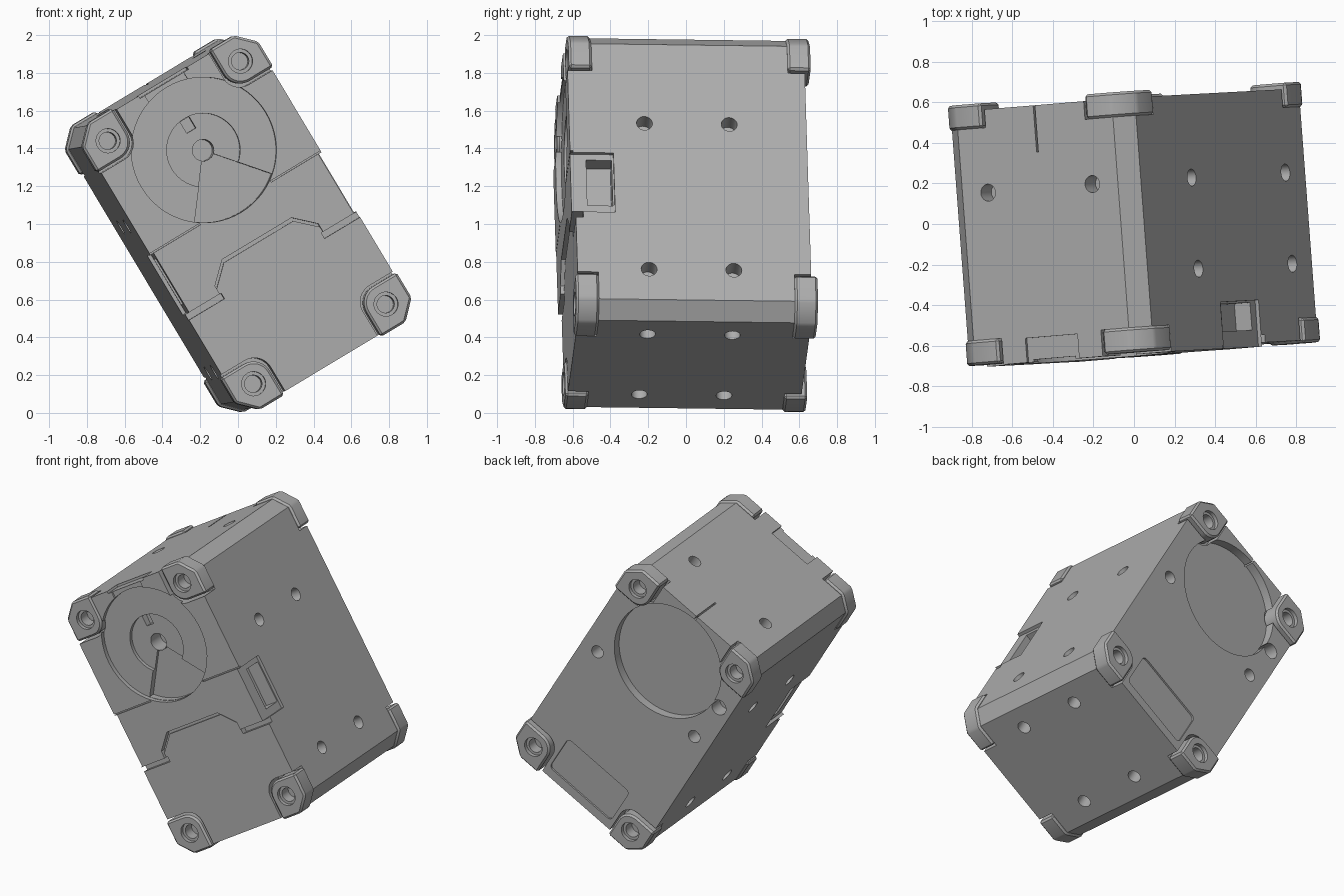
import bpy, bmesh, math
from mathutils import Matrix, Vector

if "Cube" in bpy.data.objects:
    bpy.data.objects.remove(bpy.data.objects["Cube"])

grey = bpy.data.materials.new("neutral grey")
grey.use_nodes = True
COLOUR = (0.42, 0.42, 0.42, 1)
grey.diffuse_color = COLOUR
grey.node_tree.nodes["Principled BSDF"].inputs["Base Color"].default_value = COLOUR

# Local frame: x across, y depth (front is -y), z along the long side
POSE = (Matrix.Translation((0, 0, 1)) @ Matrix.Rotation(math.radians(-0.75), 4, 'X')
        @ Matrix.Rotation(math.radians(4.3), 4, 'Z') @ Matrix.Rotation(math.radians(-31), 4, 'Y'))
W, H, FRONT, BACK = 0.53, 0.87, -0.65, 0.61


def make(name, bm):
    bmesh.ops.recalc_face_normals(bm, faces=bm.faces)
    mesh = bpy.data.meshes.new(name)
    bm.to_mesh(mesh)
    bm.free()
    mesh.materials.append(grey)
    ob = bpy.data.objects.new(name, mesh)
    bpy.context.collection.objects.link(ob)
    return ob


def prism(name, pts, y0, y1):
    """Extrude an (x, z) outline along the depth axis."""
    bm = bmesh.new()
    face = bm.faces.new([bm.verts.new((x, y0, z)) for x, z in pts])
    ext = bmesh.ops.extrude_face_region(bm, geom=[face])
    verts = [v for v in ext["geom"] if isinstance(v, bmesh.types.BMVert)]
    bmesh.ops.translate(bm, verts=verts, vec=(0, y1 - y0, 0))
    return make(name, bm)


def box(x0, x1, y0, y1, z0, z1):
    return prism("cutter", [(x0, z0), (x1, z0), (x1, z1), (x0, z1)], y0, y1)


def rod(centre, axis, r, depth, r2=None, n=32):
    bm = bmesh.new()
    rot = Vector((0, 0, 1)).rotation_difference(Vector(axis)).to_matrix().to_4x4()
    bmesh.ops.create_cone(bm, cap_ends=True, segments=n, radius1=r, radius2=r2 or r, depth=depth,
                          matrix=Matrix.Translation(centre) @ rot)
    return make("cutter", bm)


def boolean(ob, cutter, op='DIFFERENCE'):
    mod = ob.modifiers.new("cut", 'BOOLEAN')
    mod.operation, mod.object, mod.solver = op, cutter, 'EXACT'
    bpy.context.view_layer.objects.active = ob
    bpy.ops.object.modifier_apply(modifier=mod.name)
    bpy.data.objects.remove(cutter)


def arc(cx, cz, r, a0, a1, n):
    angles = [math.radians(a0 + (a1 - a0) * i / n) for i in range(n + 1)]
    return [(cx + r * math.cos(a), cz + r * math.sin(a)) for a in angles]


def foot_outline(sx, sz, grow=0.0):
    """Corner pad: chamfered outer corner, rounded inner corner."""
    x1, z1, x0, z0 = 0.545 + grow, 0.885 + grow, 0.3 - grow, 0.635 - grow
    c, r = 0.095, 0.1
    pts = [(x0, z1), (x1 - c, z1), (x1, z1 - c), (x1, z0)]
    pts += arc(x0 + r, z0 + r, r, 270, 180, 8)
    return [(sx * x, sz * z) for x, z in pts]


# Body with chamfered long edges
c = 0.083
corner = [(W, H - c), (W - c, H), (c - W, H), (-W, H - c)]
body = prism("case_body", corner + [(-x, -z) for x, z in corner], FRONT, BACK)

# Lower front cover, set back below a stepped trapezoid line
line = [(0.6, -0.255), (0.32, -0.255), (0.32, -0.2), (0.215, -0.1)]
boolean(body, prism("cutter", line + [(-x, z) for x, z in reversed(line)] + [(-0.6, -1), (0.6, -1)],
                    FRONT - 0.05, FRONT + 0.02))
trench = line[1:] + [(-x, z) for x, z in reversed(line[1:])]
boolean(body, prism("cutter", trench + [(x, z - 0.02) for x, z in reversed(trench)],
                    FRONT - 0.05, FRONT + 0.035))
for s in (-1, 1):
    x0, x1 = sorted((s * 0.31, s * 0.6))
    boolean(body, box(x0, x1, FRONT - 0.05, FRONT + 0.06, -0.285, -0.25))

# Front dial: shallow disc, deeper hub, wedge pocket, key slot and axle hole
DZ = 0.447
boolean(body, rod((0, FRONT, DZ), (0, 1, 0), 0.385, 0.06, n=64))
boolean(body, rod((0, FRONT, DZ), (0, 1, 0), 0.195, 0.11, n=48))
boolean(body, prism("cutter", arc(0, DZ, 0.06, -128, -50, 4) + arc(0, DZ, 0.383, -50, -128, 16),
                    FRONT - 0.05, FRONT + 0.075))
boolean(body, box(-0.028, 0.028, FRONT - 0.05, FRONT + 0.1, DZ + 0.12, DZ + 0.19))
boolean(body, rod((0, FRONT, DZ), (0, 1, 0), 0.057, 0.34))

# Seam across the front on both sides of the dial
for x0, x1 in ((-0.6, -0.22), (0.22, 0.6)):
    boolean(body, box(x0, x1, FRONT - 0.05, FRONT + 0.015, 0.117, 0.125))

# Back: round recess, label recess, screw holes, release hole
boolean(body, rod((0, BACK, 0.45), (0, 1, 0), 0.39, 0.12, n=64))
label = []
for i, (sx, sz) in enumerate(((1, 1), (-1, 1), (-1, -1), (1, -1))):
    label += arc(sx * 0.23, -0.675 + sz * 0.105, 0.03, 90 * i, 90 * i + 90, 5)
boolean(body, prism("cutter", label, BACK - 0.012, BACK + 0.05))
for s in (-1, 1):
    boolean(body, rod((s * 0.41, BACK, 0.135), (0, 1, 0), 0.042, 0.2))
boolean(body, rod((-0.44, BACK, 0.44), (0, 1, 0), 0.052, 0.2))
boolean(body, box(-0.44, -0.34, BACK - 0.06, BACK + 0.05, 0.42, 0.46))

# Screw holes on the sides, bottom and top
for y in (-0.25, 0.2):
    for s in (-1, 1):
        for z in (0.3, -0.6):
            boolean(body, rod((s * W, y, z), (1, 0, 0), 0.042, 0.2, n=24))
        boolean(body, rod((s * 0.31, y, -H), (0, 0, 1), 0.042, 0.2, n=24))
        if y > 0:
            boolean(body, rod((s * 0.3, y, H), (0, 0, 1), 0.042, 0.2, n=24))

# Side ports: shallow frame with a deeper socket
for s in (-1, 1):
    for depth, y0, y1, z0, z1 in ((0.02, -0.7, -0.42, -0.25, 0.115), (0.11, -0.565, -0.43, -0.2, 0.08)):
        x0, x1 = sorted((s * (W - depth), s * 0.6))
        boolean(body, box(x0, x1, y0, y1, z0, z1))

# Slot in the top, and grooves around the front latch
boolean(body, box(-0.005, 0.005, 0.38, 0.7, H - 0.04, H + 0.1))
boolean(body, box(-0.15, 0.15, FRONT - 0.05, -0.53, H - 0.015, H + 0.1))
boolean(body, box(-0.12, 0.12, FRONT - 0.05, FRONT + 0.012, 0.745, H + 0.1))

# Corner pockets and the feet that sit in them
feet = []
for end, y_in, y_out in (("front", -0.52, -0.642), ("back", 0.52, 0.642)):
    for sx, side in ((-1, "right"), (1, "left")):
        for sz, level in ((-1, "lower"), (1, "upper")):
            boolean(body, prism("cutter", foot_outline(sx, sz, 0.014), y_in, y_out * 1.3))
            foot = prism(f"{end}_{level}_{side}_foot", foot_outline(sx, sz), y_in, y_out)
            bev = foot.modifiers.new("edge", 'BEVEL')
            bev.width, bev.segments, bev.limit_method = 0.012, 1, 'ANGLE'
            bpy.context.view_layer.objects.active = foot
            bpy.ops.object.modifier_apply(modifier=bev.name)
            for r, d in ((0.064, 0.05), (0.046, 0.2)):
                boolean(foot, rod((sx * 0.41, y_out, sz * 0.75), (0, 1, 0), r, d))
            feet.append(foot)

# Pose and shading
for ob in [body] + feet:
    ob.matrix_world = POSE
    bpy.ops.object.select_all(action='DESELECT')
    ob.select_set(True)
    bpy.context.view_layer.objects.active = ob
    bpy.ops.object.shade_smooth_by_angle(angle=math.radians(30))
